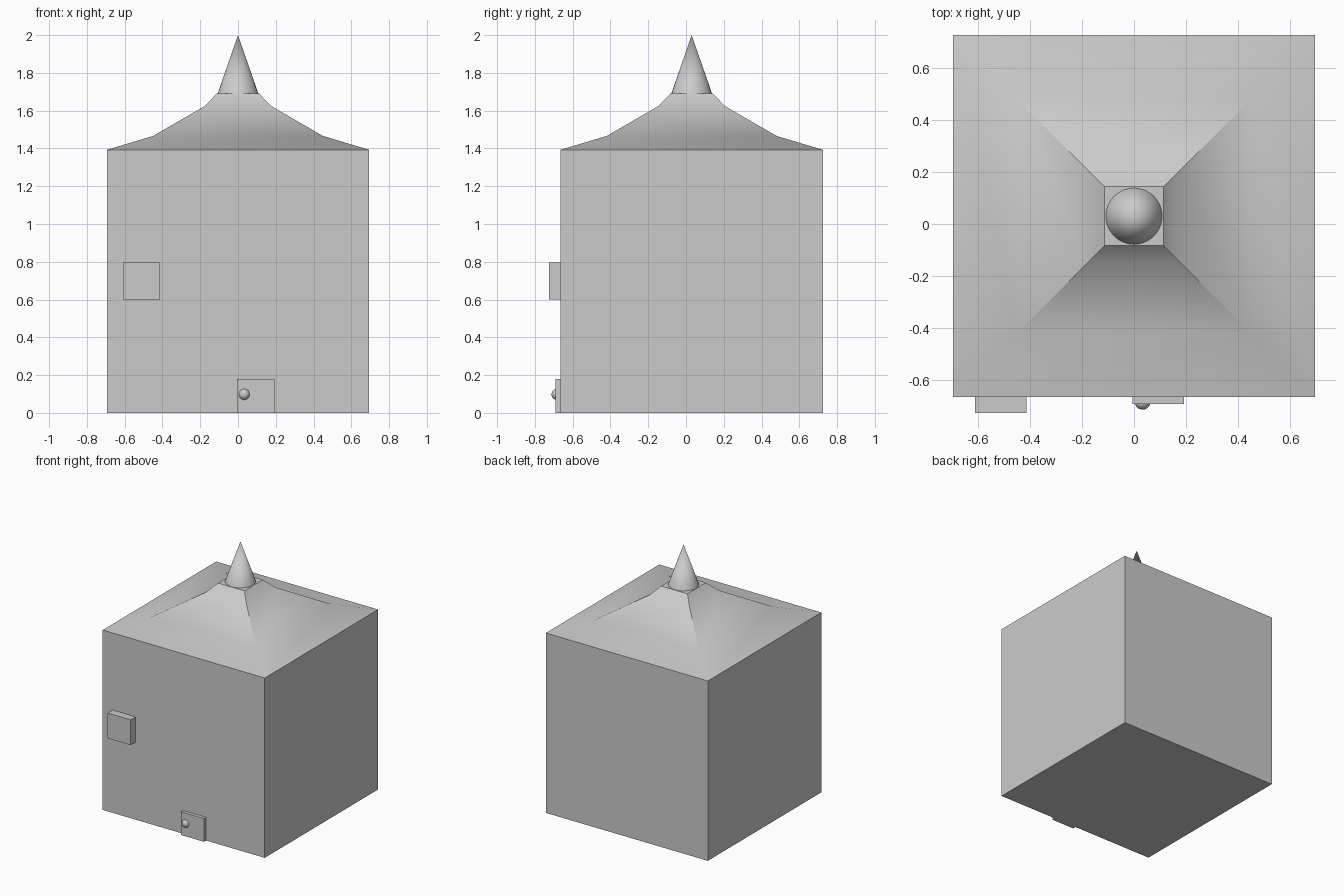
import bpy, bmesh, math

if "Cube" in bpy.data.objects:
    bpy.data.objects.remove(bpy.data.objects["Cube"])

CY = 0.03        # centre of the house in y
FRONT = -0.664   # front wall plane


def box(name, x0, x1, y0, y1, z0, z1):
    bpy.ops.mesh.primitive_cube_add(
        size=1, location=((x0 + x1) / 2, (y0 + y1) / 2, (z0 + z1) / 2))
    ob = bpy.context.object
    ob.name = name
    ob.scale = (x1 - x0, y1 - y0, z1 - z0)
    bpy.ops.object.transform_apply(location=False, rotation=False, scale=True)
    return ob


def smooth(ob):
    bpy.ops.object.select_all(action='DESELECT')
    ob.select_set(True)
    bpy.context.view_layer.objects.active = ob
    bpy.ops.object.shade_smooth_by_angle(angle=math.radians(30))


# Main block
box("walls", -0.694, 0.694, FRONT, 0.724, 0, 1.393)

# Flared roof: stacked square rings (half width, height)
bm = bmesh.new()
rings = []
for h, z in [(0.694, 1.393), (0.45, 1.466), (0.175, 1.625), (0.113, 1.69)]:
    rings.append([bm.verts.new((sx * h, CY + sy * h, z))
                  for sx, sy in [(-1, -1), (1, -1), (1, 1), (-1, 1)]])
for a, b in zip(rings, rings[1:]):
    for i in range(4):
        j = (i + 1) % 4
        bm.faces.new((a[i], a[j], b[j], b[i]))
bm.faces.new(rings[-1])
bm.faces.new(rings[0][::-1])
mesh = bpy.data.meshes.new("roof")
bm.to_mesh(mesh)
bm.free()
roof = bpy.data.objects.new("roof", mesh)
bpy.context.collection.objects.link(roof)
smooth(roof)

# Spire on top of the roof
bpy.ops.mesh.primitive_cone_add(vertices=32, radius1=0.108, radius2=0,
                                depth=0.31, location=(0, CY, 1.845))
spire = bpy.context.object
spire.name = "spire"
smooth(spire)

# Window block, door and knob on the front
box("window", -0.61, -0.412, -0.724, FRONT + 0.01, 0.60, 0.796)
box("door", -0.005, 0.192, -0.69, FRONT + 0.01, 0, 0.18)
bpy.ops.mesh.primitive_uv_sphere_add(segments=32, ring_count=16, radius=0.03,
                                     location=(0.033, -0.682, 0.098))
knob = bpy.context.object
knob.name = "door_knob"
smooth(knob)
